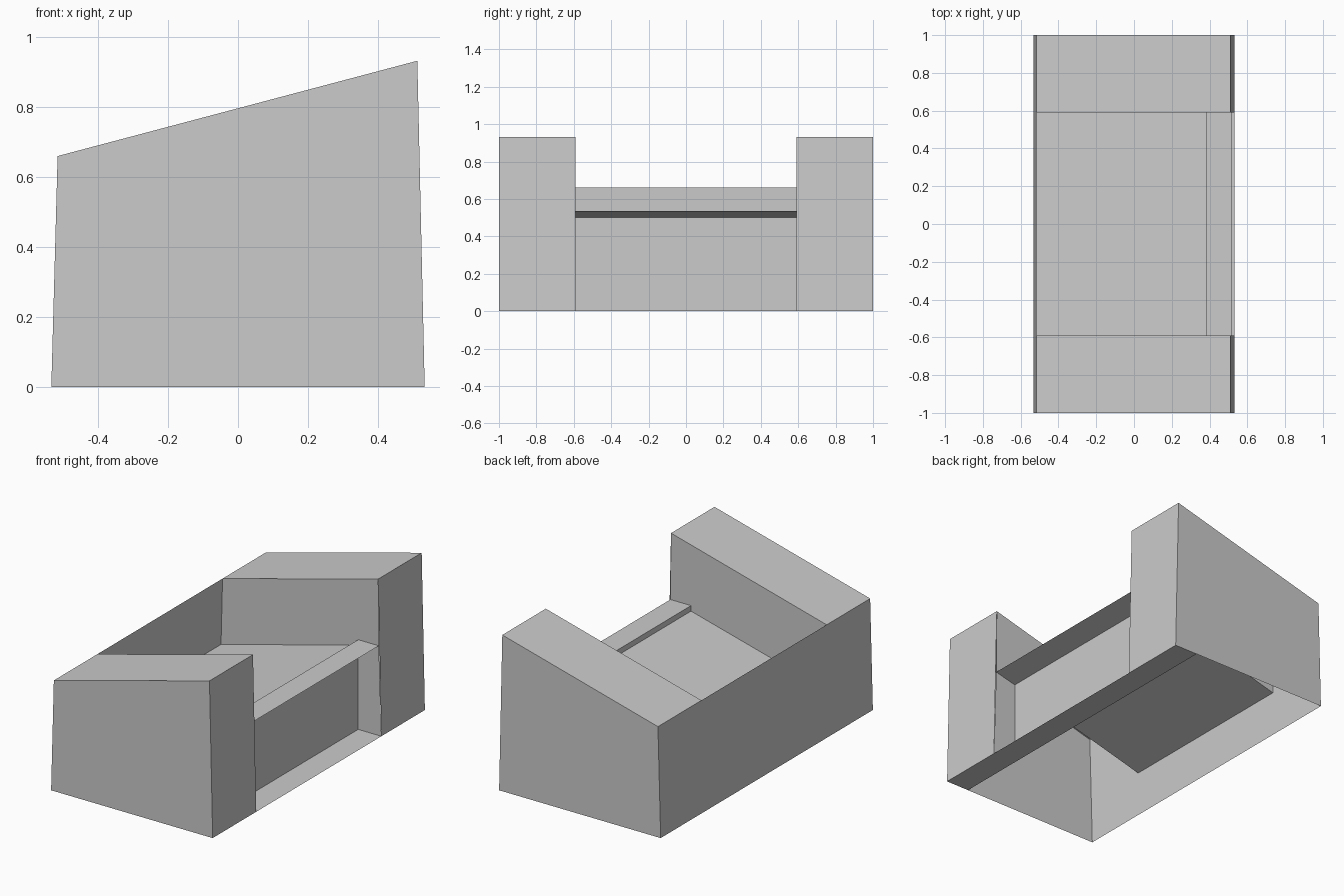
import bpy

if "Cube" in bpy.data.objects:
    bpy.data.objects.remove(bpy.data.objects["Cube"])

Y_END, Y_IN = 1.0, 0.59

# Key points of the side profile, as (x, z)
BACK_FOOT, BACK_TOP = (-0.533, 0), (-0.515, 0.66)
FRONT_TOP, FRONT_FOOT = (0.512, 0.932), (0.533, 0)
FLOOR_BACK, FLOOR_STEP = (-0.525, 0.265), (0.38, 0.502)
LIP_BACK, LIP_EDGE = (0.38, 0.535), (0.516, 0.535)
SILL_BACK = (0.38, 0)


def make_object(name, verts, faces):
    mesh = bpy.data.meshes.new(name)
    mesh.from_pydata(verts, [], faces)
    mesh.update()
    obj = bpy.data.objects.new(name, mesh)
    bpy.context.collection.objects.link(obj)
    return obj


def sheet(name, path, y0, y1):
    """Sweep an open (x, z) path along y; heading +x faces up."""
    verts = [(x, y, z) for x, z in path for y in (y0, y1)]
    faces = [(2*i, 2*i + 2, 2*i + 3, 2*i + 1) for i in range(len(path) - 1)]
    return make_object(name, verts, faces)


def panel(name, outline, y, faces_front):
    """Flat upright panel at a given y, facing -y or +y."""
    pts = outline if faces_front else outline[::-1]
    return make_object(name, [(x, y, z) for x, z in pts], [tuple(range(len(pts)))])


# Full-width back wall and bottom strip
sheet("back_wall", [BACK_FOOT, BACK_TOP], -Y_END, Y_END)
sheet("bottom_strip", [FRONT_FOOT, SILL_BACK], -Y_END, Y_END)

# Sloping floor with a level lip, then the recessed front below it
sheet("sloped_floor", [FLOOR_BACK, FLOOR_STEP, LIP_BACK, LIP_EDGE], -Y_IN, Y_IN)
sheet("recessed_front", [LIP_EDGE, FLOOR_STEP, SILL_BACK, FRONT_FOOT], -Y_IN, Y_IN)

# Two raised end blocks, open underneath
for side, label in ((-1, "near"), (1, "far")):
    low, high = sorted((side * Y_IN, side * Y_END))
    front = side < 0
    sheet(label + "_block_top", [BACK_TOP, FRONT_TOP, FRONT_FOOT], low, high)
    panel(label + "_end_wall", [BACK_FOOT, FRONT_FOOT, FRONT_TOP, BACK_TOP],
          side * Y_END, front)
    panel(label + "_inner_wall",
          [FLOOR_BACK, FLOOR_STEP, LIP_EDGE, FRONT_TOP, BACK_TOP],
          side * Y_IN, not front)
    panel(label + "_recess_side", [SILL_BACK, FRONT_FOOT, LIP_EDGE, FLOOR_STEP],
          side * Y_IN, not front)
